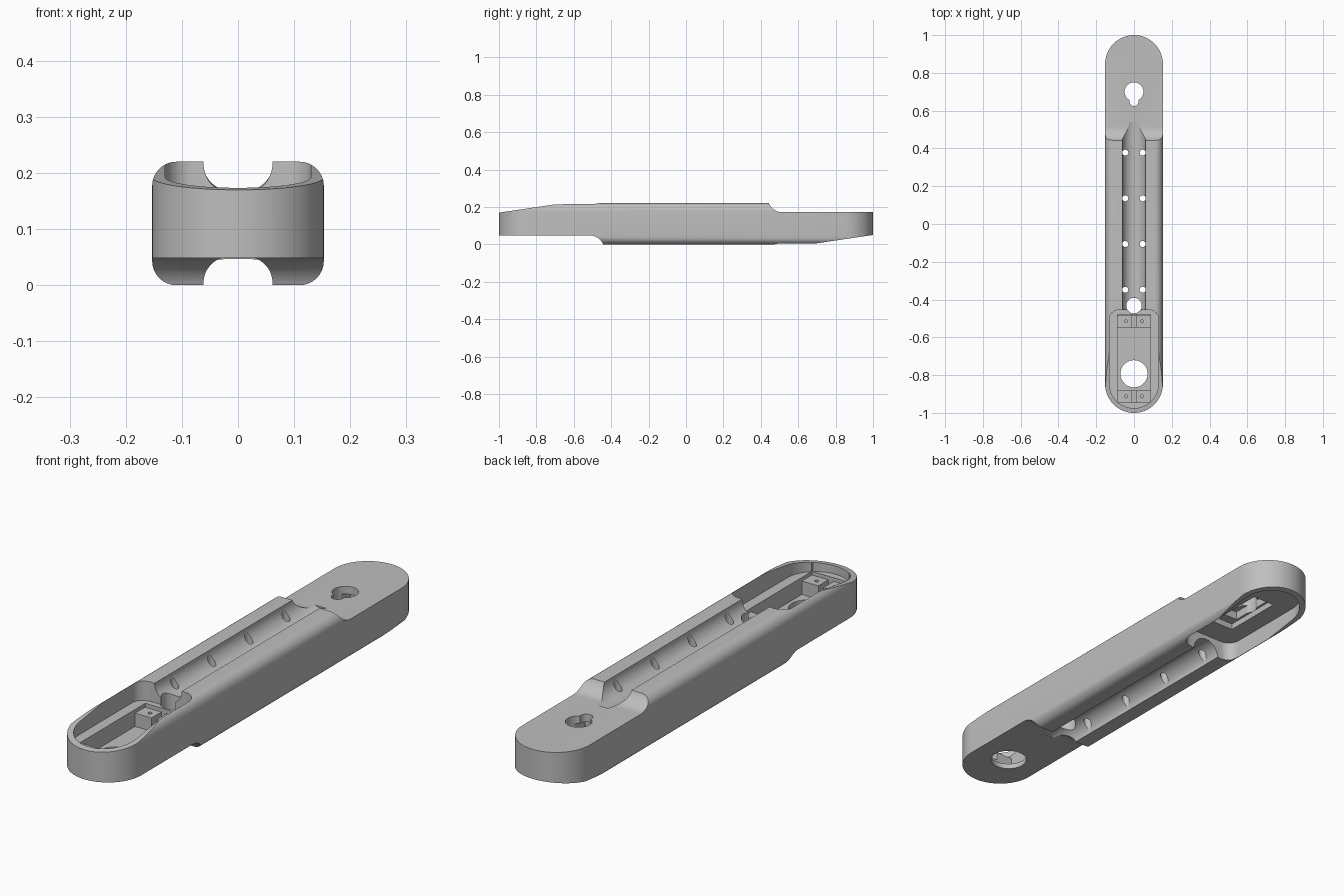
import bpy, bmesh, math
from mathutils import Vector

if "Cube" in bpy.data.objects:
    bpy.data.objects.remove(bpy.data.objects["Cube"], do_unlink=True)

H = 0.22      # full height
W = 0.153     # half width

grey = bpy.data.materials.new("plain grey")
grey.use_nodes = True
grey.diffuse_color = (0.52, 0.52, 0.52, 1)
grey.node_tree.nodes["Principled BSDF"].inputs["Base Color"].default_value = (0.52, 0.52, 0.52, 1)


def arc(cx, cy, r, a0, a1, n=12):
    return [(cx + r * math.cos(math.radians(a0 + (a1 - a0) * i / n)),
             cy + r * math.sin(math.radians(a0 + (a1 - a0) * i / n))) for i in range(n + 1)]


def circle(cx, cy, r, n=32):
    return arc(cx, cy, r, 4, 364, n)[:-1]


def rect(x0, x1, y0, y1):
    return [(x0, y0), (x1, y0), (x1, y1), (x0, y1)]


def sweep(name, rings, flip=False):
    """Join equal rings of points into a closed solid; flip turns it half a turn about x."""
    bm = bmesh.new()
    loops = [[bm.verts.new((x, -y, H - z) if flip else (x, y, z)) for x, y, z in ring]
             for ring in rings]
    bm.faces.new(loops[0])
    bm.faces.new(loops[-1][::-1])
    for a, b in zip(loops, loops[1:]):
        for i in range(len(a)):
            j = (i + 1) % len(a)
            bm.faces.new((a[i], b[i], b[j], a[j]))
    bmesh.ops.recalc_face_normals(bm, faces=bm.faces)
    mesh = bpy.data.meshes.new(name)
    bm.to_mesh(mesh)
    bm.free()
    mesh.materials.append(grey)
    obj = bpy.data.objects.new(name, mesh)
    bpy.context.collection.objects.link(obj)
    return obj


def prism(name, outline, axis, lo, hi, flip=False):
    """Sweep an outline straight along an axis."""
    place = {"x": lambda p, t: (t, p[0], p[1]),
             "y": lambda p, t: (p[0], t, p[1]),
             "z": lambda p, t: (p[0], p[1], t)}[axis]
    return sweep(name, [[place(p, t) for p in outline] for t in (lo, hi)], flip)


def combine(obj, tool, operation="DIFFERENCE"):
    mod = obj.modifiers.new("cut", "BOOLEAN")
    mod.operation, mod.object, mod.solver = operation, tool, "EXACT"
    bpy.context.view_layer.objects.active = obj
    bpy.ops.object.modifier_apply(modifier=mod.name)
    bpy.data.objects.remove(tool, do_unlink=True)


def smooth(obj):
    bpy.ops.object.select_all(action="DESELECT")
    obj.select_set(True)
    bpy.context.view_layer.objects.active = obj
    bpy.ops.object.shade_smooth_by_angle(angle=math.radians(20))


# Body: rounded section trimmed by the plan and by the stepped side profile
r = 0.043
section = (arc(W - r, H - r, r, 0, 90, 8) + arc(r - W, H - r, r, 90, 180, 8)
           + arc(r - W, r, r, 180, 270, 8) + arc(W - r, r, r, 270, 360, 8))
body = prism("arm_body", section, "y", -1.1, 1.1)
plan = arc(0, 1 - W, W, 0, 180, 32) + arc(0, W - 1, W, 180, 360, 32)
combine(body, prism("plan_tool", plan, "z", -0.1, 0.4), "INTERSECT")
step = ([(-1.1, 0.155), (-0.7, 0.214), (-0.5, 0.217), (-0.49, 0.23)]
        + arc(0.515, 0.25, 0.078, 195, 270, 10) + [(1.1, 0.172)])
side = step + [(-y, H - z) for y, z in step]
combine(body, prism("side_tool", side, "x", -0.3, 0.3), "INTERSECT")

# Paired holes and cable hole, drilled right through
for i in range(4):
    for sx in (-1, 1):
        combine(body, prism("hole_tool", circle(sx * 0.046, -0.348 + 0.242 * i, 0.016, 24),
                            "z", -0.1, 0.4))
combine(body, prism("cable_hole_tool", circle(0, -0.432, 0.041), "z", -0.1, 0.4))

# Half-round channels with tapered ends and outer pockets, the same on both faces
pocket = (arc(0, -0.845, 0.13, 180, 360, 32) + arc(0.08, -0.505, 0.05, 0, 90, 8)
          + arc(-0.08, -0.505, 0.05, 90, 180, 8))
channel = [[(x, y, z) for x, z in circle(0, H, radius, 48)]
           for y, radius in ((-0.47, 0.062), (0.46, 0.062), (0.54, 0.054))]
for flip in (False, True):
    combine(body, sweep("channel_tool", channel, flip))
    combine(body, prism("pocket_tool", pocket, "z", 0.14, 0.4, flip))

# Deep front well with its round opening
combine(body, prism("well_tool", rect(-0.087, 0.087, -0.945, -0.48), "z", 0.07, 0.2))
combine(body, prism("opening_tool", circle(0, -0.793, 0.072, 48), "z", -0.1, 0.1))

# Stepped recess behind the keyhole
combine(body, prism("recess_tool", rect(-0.05, 0.05, 0.56, 0.82), "z", 0.05, 0.105))
combine(body, prism("inner_recess_tool", rect(-0.04, 0.04, 0.6, 0.79), "z", 0.1, 0.14))
keyhole = arc(0, 0.7, 0.05, -60, 240, 28) + arc(0, 0.65, 0.025, 180, 360)
combine(body, prism("keyhole_tool", keyhole, "z", 0.1, 0.3))
smooth(body)

# Screw posts at both ends of the well, joined by a low web
for end, y0, y1 in (("front", -0.945, -0.88), ("rear", -0.547, -0.482)):
    for side_name, sx in (("left", 1), ("right", -1)):
        x0, x1 = sorted((sx * 0.012, sx * 0.087))
        post = prism(f"{end}_{side_name}_screw_post", rect(x0, x1, y0, y1), "z", 0.068, 0.125)
        combine(post, prism("screw_tool", circle(sx * 0.042, (y0 + y1) / 2, 0.008, 16),
                            "z", 0.085, 0.2))
        smooth(post)
    prism(f"{end}_post_web", rect(-0.012, 0.012, y0, y1), "z", 0.068, 0.09)
